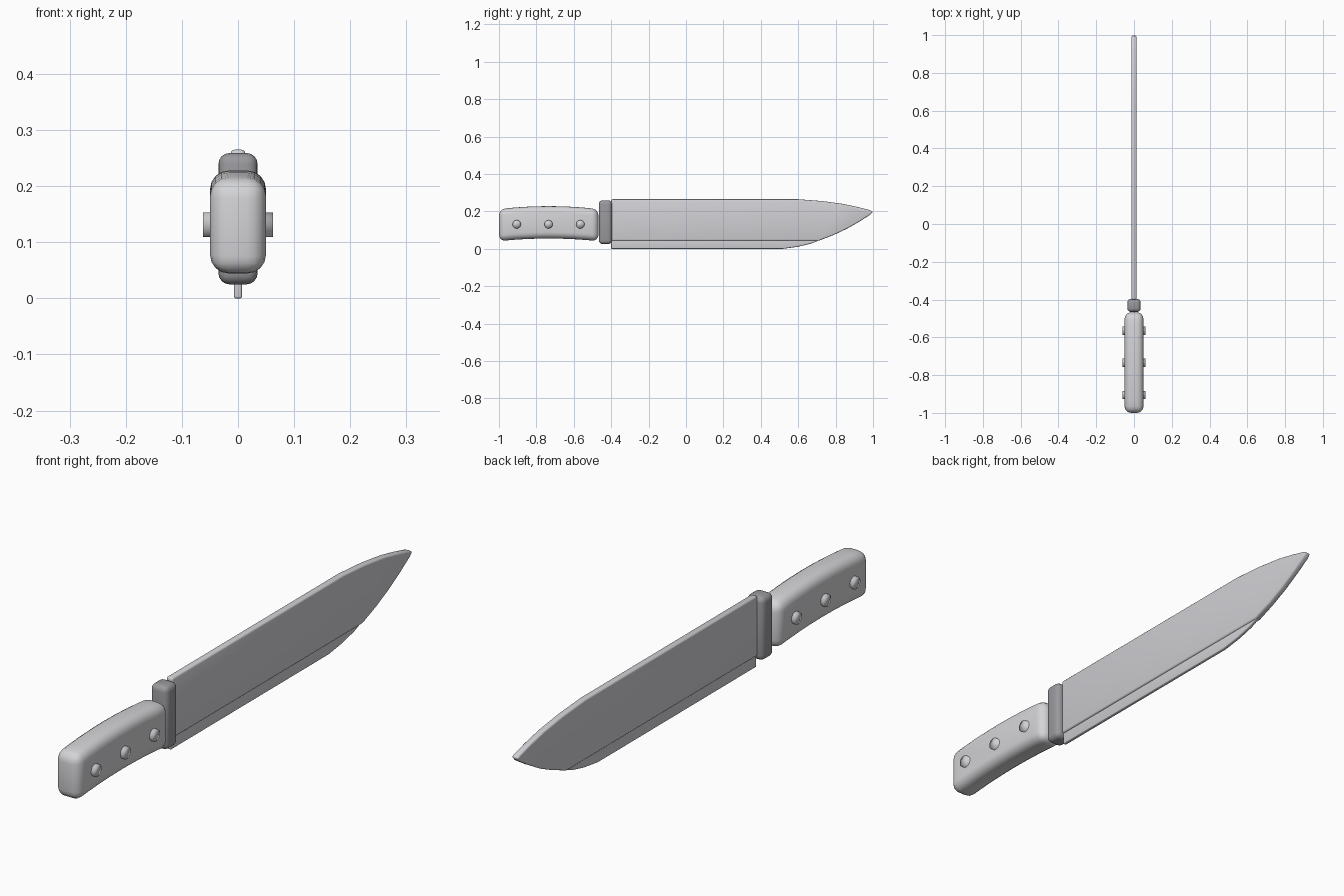
import bpy, bmesh, math
from mathutils import Matrix

cube = bpy.data.objects.get("Cube")
if cube:
    bpy.data.objects.remove(cube, do_unlink=True)


def material(name, r, g, b):
    m = bpy.data.materials.new(name)
    m.use_nodes = True
    m.diffuse_color = (r, g, b, 1)
    m.node_tree.nodes["Principled BSDF"].inputs["Base Color"].default_value = (r, g, b, 1)
    return m


steel = material("light steel", 0.64, 0.64, 0.67)
dark = material("dark steel", 0.32, 0.32, 0.34)
grip = material("pale grip", 0.66, 0.66, 0.68)


def finish(bm, name, mat, sharp=40):
    """Smooth the faces, keep sharp edges and add the object."""
    bmesh.ops.recalc_face_normals(bm, faces=bm.faces[:])
    for f in bm.faces:
        f.smooth = True
    for e in bm.edges:
        e.smooth = e.calc_face_angle(0) < math.radians(sharp)
    mesh = bpy.data.meshes.new(name)
    bm.to_mesh(mesh)
    bm.free()
    mesh.materials.append(mat)
    ob = bpy.data.objects.new(name, mesh)
    bpy.context.collection.objects.link(ob)
    return ob


def slab(name, outline, half, bevel, mat, segments=3):
    """Extrude a (y, z) outline across x and round its sharp edges."""
    bm = bmesh.new()
    face = bm.faces.new([bm.verts.new((-half, y, z)) for y, z in outline])
    out = bmesh.ops.extrude_face_region(bm, geom=[face])
    moved = [v for v in out["geom"] if isinstance(v, bmesh.types.BMVert)]
    bmesh.ops.translate(bm, verts=moved, vec=(2 * half, 0, 0))
    bmesh.ops.recalc_face_normals(bm, faces=bm.faces[:])
    edges = [e for e in bm.edges if e.calc_face_angle(0) > math.radians(35)]
    bmesh.ops.bevel(bm, geom=edges, offset=bevel, offset_type='OFFSET',
                    segments=segments, profile=0.5, affect='EDGES',
                    clamp_overlap=True)
    return finish(bm, name, mat)


# Blade body with a curved point
slab("blade", [(-0.4, 0.043), (0.71, 0.043), (0.79, 0.074), (0.86, 0.107),
               (0.93, 0.147), (0.985, 0.182), (1.0, 0.198), (0.985, 0.206),
               (0.92, 0.223), (0.84, 0.24), (0.73, 0.255), (0.6, 0.265),
               (-0.4, 0.265)], 0.013, 0.007, steel)

# Thinner cutting edge under the blade
slab("cutting_edge", [(-0.4, 0), (0.52, 0), (0.6, 0.011), (0.67, 0.028),
                      (0.73, 0.053), (0.73, 0.06), (-0.4, 0.06)],
     0.007, 0.005, steel)

# Guard between blade and handle
slab("guard", [(-0.466, 0.025), (-0.396, 0.025), (-0.396, 0.259),
               (-0.466, 0.259)], 0.035, 0.02, dark, 4)

# Gently arched handle
steps = 8
lower, upper = [], []
for i in range(steps + 1):
    t = i / steps
    arch = 1 - (2 * t - 1) ** 2
    y = -1 + 0.532 * t
    lower.append((y, 0.041 + 0.014 * arch))
    upper.append((y, 0.212 + 0.016 * arch))
slab("handle", lower + upper[::-1], 0.05, 0.034, grip, 4)

# Rivets through the handle
for i in range(3):
    bm = bmesh.new()
    place = Matrix.Translation((0, -0.905 + 0.17 * i, 0.131)) @ Matrix.Rotation(math.pi / 2, 4, 'Y')
    bmesh.ops.create_cone(bm, cap_ends=True, segments=24, radius1=0.022,
                          radius2=0.022, depth=0.124, matrix=place)
    finish(bm, f"rivet_{i + 1}", steel, 180)
